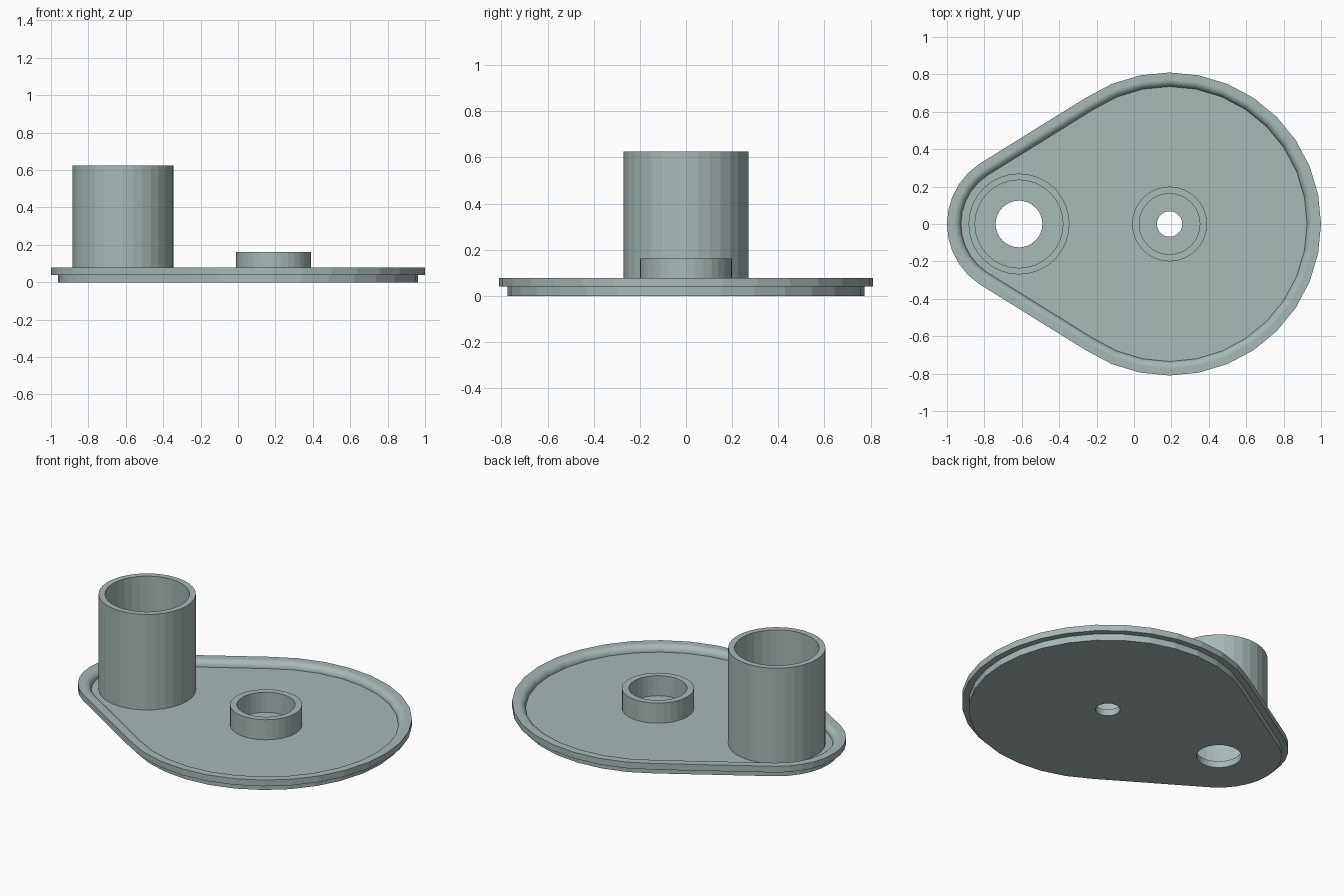
import bpy, bmesh
from math import cos, sin, pi, radians

if "Cube" in bpy.data.objects:
    bpy.data.objects.remove(bpy.data.objects["Cube"])

SEG = 32
STEP = 2 * pi / SEG
BIG_X, BIG_R = 0.19, 0.81
SMALL_X, SMALL_R = -0.615, 0.385
FLOOR, TOP = 0.04, 0.078

grey = bpy.data.materials.new("grey_green_plastic")
grey.use_nodes = True
colour = (0.39, 0.48, 0.47, 1)
grey.diffuse_color = colour
grey.node_tree.nodes["Principled BSDF"].inputs["Base Color"].default_value = colour


def loft(name, rings, closed=False):
    """Skin a stack of equal-length rings; cap the ends unless closed."""
    bm = bmesh.new()
    loops = [[bm.verts.new(p) for p in ring] for ring in rings]
    pairs = list(zip(loops, loops[1:]))
    if closed:
        pairs.append((loops[-1], loops[0]))
    else:
        bm.faces.new(loops[0])
        bm.faces.new(loops[-1])
    for a, b in pairs:
        for i in range(len(a)):
            j = (i + 1) % len(a)
            bm.faces.new((a[i], a[j], b[j], b[i]))
    bmesh.ops.recalc_face_normals(bm, faces=bm.faces)
    mesh = bpy.data.meshes.new(name)
    bm.to_mesh(mesh)
    bm.free()
    mesh.materials.append(grey)
    obj = bpy.data.objects.new(name, mesh)
    bpy.context.collection.objects.link(obj)
    return obj


def circle(x, r, z):
    return [(x + r * cos(i * STEP), r * sin(i * STEP), z) for i in range(SEG)]


def teardrop(inset, z):
    """Outline wrapped around the large and the small circle."""
    big = [(BIG_X, BIG_R, i) for i in range(-11, 12)]
    small = [(SMALL_X, SMALL_R, i) for i in range(11, 22)]
    return [(x + (r - inset) * cos(i * STEP), (r - inset) * sin(i * STEP), z)
            for x, r, i in big + small]


def tube(name, x, outer, inner, z0, z1):
    return loft(name, [circle(x, outer, z0), circle(x, outer, z1),
                       circle(x, inner, z1), circle(x, inner, z0)], closed=True)


# Base plate: stepped underside, flange, rounded inner lip, sunken floor
rings = [teardrop(0.037, 0), teardrop(0.037, FLOOR),
         teardrop(0, FLOOR), teardrop(0, TOP)]
lip = TOP - FLOOR
for k in range(13):
    a = radians(90 * k / 12)
    rings.append(teardrop(0.037 + lip * sin(a), FLOOR + lip * cos(a)))
plate = loft("base_plate", rings)

# Through holes
for x, r in ((SMALL_X, 0.125), (BIG_X, 0.068)):
    cutter = loft("hole_cutter", [circle(x, r, -0.1), circle(x, r, 0.2)])
    cutter.hide_render = True
    mod = plate.modifiers.new("hole", "BOOLEAN")
    mod.operation = "DIFFERENCE"
    mod.solver = "EXACT"
    mod.object = cutter
    bpy.context.view_layer.objects.active = plate
    bpy.ops.object.modifier_apply(modifier=mod.name)
    bpy.data.objects.remove(cutter)

# Tall sleeve and short boss standing on the floor
tube("tall_sleeve", SMALL_X, 0.27, 0.235, FLOOR, 0.625)
tube("short_boss", BIG_X, 0.2, 0.162, FLOOR, 0.163)
